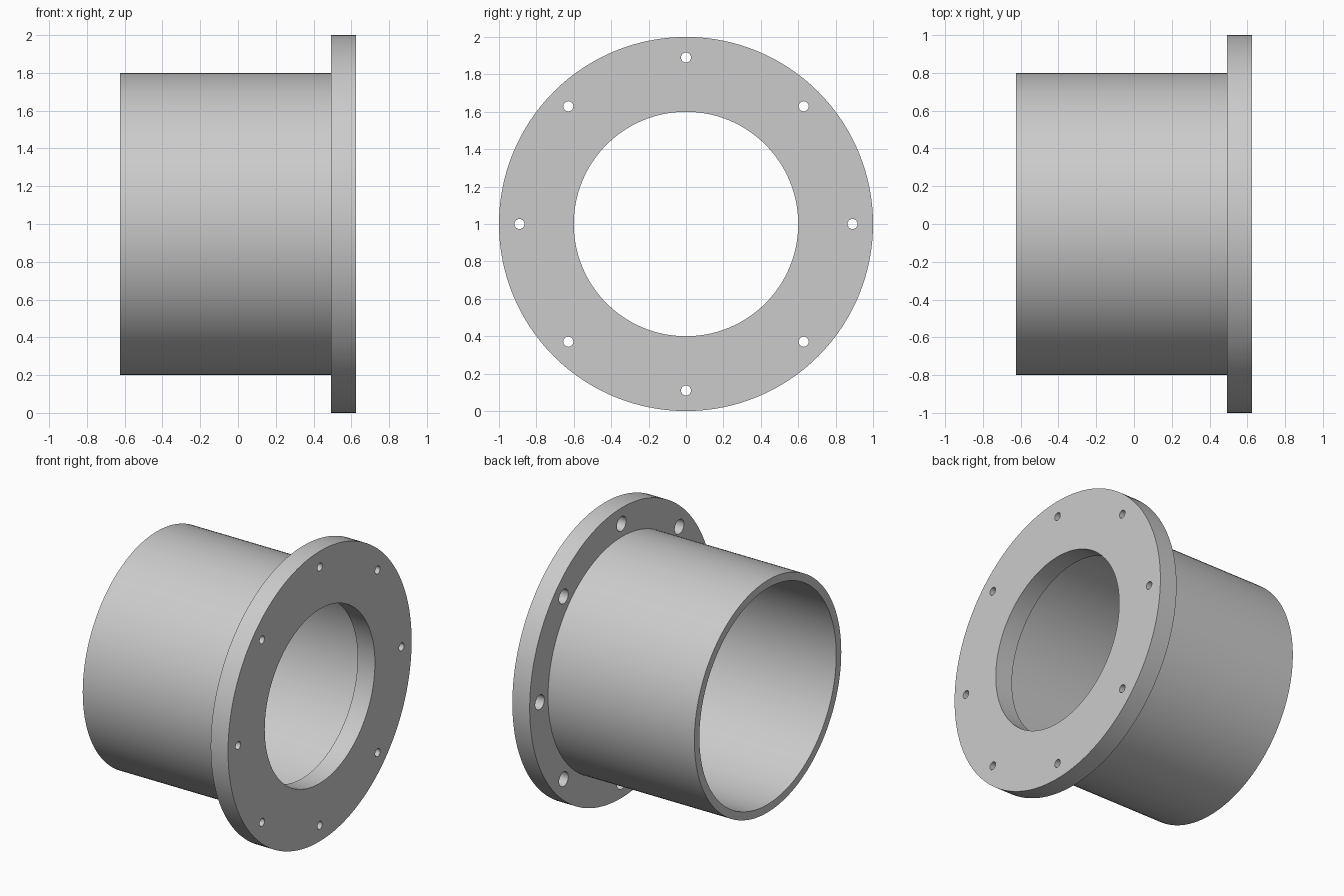
import bpy, bmesh, math
from mathutils import Matrix, Vector

cube = bpy.data.objects.get("Cube")
if cube:
    bpy.data.objects.remove(cube)

metal = bpy.data.materials.new("light_grey_metal")
metal.use_nodes = True
grey = (0.6, 0.6, 0.6, 1)
metal.diffuse_color = grey
metal.node_tree.nodes["Principled BSDF"].inputs["Base Color"].default_value = grey


def lathe(name, profile, steps, offset=(0, 0, 0)):
    """Revolve a closed (x, radius) profile around the x axis."""
    bm = bmesh.new()
    rings = []
    for i in range(steps):
        turn = Matrix.Rotation(math.tau * i / steps, 3, "X")
        rings.append([bm.verts.new(turn @ Vector((x, 0, r)) + Vector(offset)) for x, r in profile])
    n = len(profile)
    for i in range(steps):
        a, b = rings[i], rings[(i + 1) % steps]
        for j in range(n):
            k = (j + 1) % n
            bm.faces.new((a[j], a[k], b[k], b[j]))
    bmesh.ops.remove_doubles(bm, verts=bm.verts, dist=1e-6)
    bmesh.ops.recalc_face_normals(bm, faces=bm.faces)
    mesh = bpy.data.meshes.new(name)
    bm.to_mesh(mesh)
    bm.free()
    obj = bpy.data.objects.new(name, mesh)
    bpy.context.collection.objects.link(obj)
    mesh.materials.append(metal)
    return obj


END, SEAT = 0.624, 0.492       # half length, back face of the flange
BORE, PIPE_IN, PIPE_OUT, RIM = 0.6, 0.745, 0.8, 1.0

# Pipe and flange in one turned section
body = lathe("flanged_pipe", [
    (-END, PIPE_IN), (-END, PIPE_OUT), (SEAT, PIPE_OUT), (SEAT, RIM),
    (END, RIM), (END, BORE), (SEAT, BORE), (SEAT, PIPE_IN)], 128, (0, 0, 1))

# Bolt holes, counterbored from the back of the flange
bolt_r, head_r, step = 0.027, 0.05, 0.56
for i in range(8):
    a = math.tau * i / 8
    place = (0, 0.89 * math.sin(a), 1 + 0.89 * math.cos(a))
    cutter = lathe(f"bolt_hole_cutter_{i + 1}", [
        (SEAT - 0.05, 0), (SEAT - 0.05, head_r), (step, head_r),
        (step, bolt_r), (END + 0.05, bolt_r), (END + 0.05, 0)], 24, place)
    cutter.hide_render = True
    cutter.hide_set(True)
    cut = body.modifiers.new(f"bolt_hole_{i + 1}", "BOOLEAN")
    cut.operation = "DIFFERENCE"
    cut.solver = "EXACT"
    cut.object = cutter

# Apply the cuts, then smooth the round walls
bpy.context.view_layer.objects.active = body
body.select_set(True)
for mod in list(body.modifiers):
    bpy.ops.object.modifier_apply(modifier=mod.name)
for obj in [o for o in bpy.data.objects if o.name.startswith("bolt_hole_cutter")]:
    bpy.data.objects.remove(obj)
bpy.ops.object.shade_smooth_by_angle(angle=math.radians(30))
